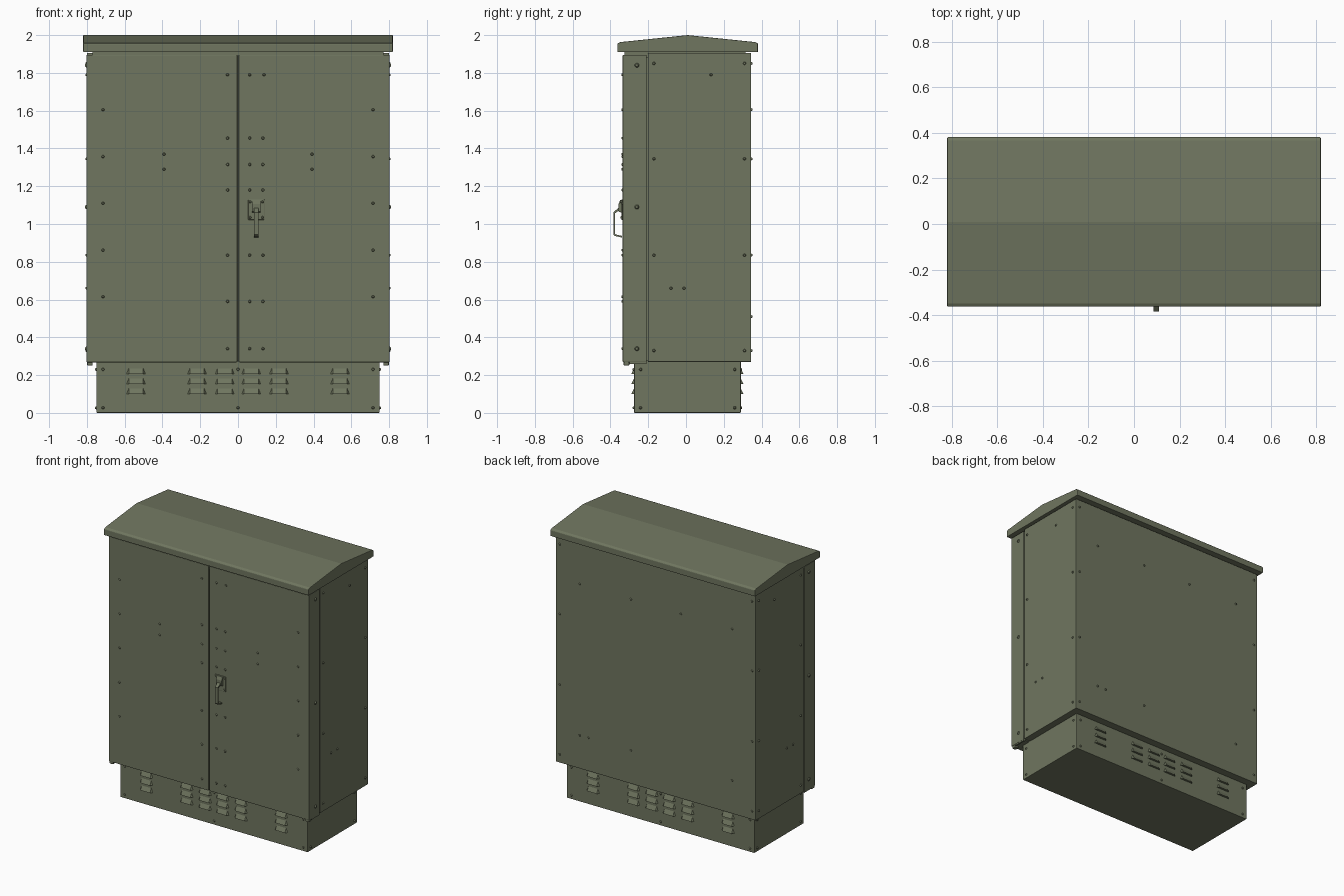
import bpy, bmesh
from mathutils import Vector, Matrix

cube = bpy.data.objects.get("Cube")
if cube:
    bpy.data.objects.remove(cube, do_unlink=True)

OLIVE = (0.16, 0.18, 0.115, 1)
paint = bpy.data.materials.new("olive_paint")
paint.use_nodes = True
paint.diffuse_color = OLIVE
bsdf = next(n for n in paint.node_tree.nodes if n.type == 'BSDF_PRINCIPLED')
bsdf.inputs["Base Color"].default_value = OLIVE
bsdf.inputs["Roughness"].default_value = 0.6


def finish(name, bm, bevel=0.0):
    bmesh.ops.recalc_face_normals(bm, faces=bm.faces)
    mesh = bpy.data.meshes.new(name)
    bm.to_mesh(mesh)
    bm.free()
    mesh.materials.append(paint)
    ob = bpy.data.objects.new(name, mesh)
    bpy.context.collection.objects.link(ob)
    if bevel:
        mod = ob.modifiers.new("edge", 'BEVEL')
        mod.width = bevel
        mod.segments = 2
    return ob


def prism(name, profile, x0, x1, bevel=0.0):
    """Extrude a (y, z) outline along x."""
    bm = bmesh.new()
    face = bm.faces.new([bm.verts.new((x0, y, z)) for y, z in profile])
    ext = bmesh.ops.extrude_face_region(bm, geom=[face])["geom"]
    bmesh.ops.translate(bm, vec=(x1 - x0, 0, 0),
                        verts=[v for v in ext if isinstance(v, bmesh.types.BMVert)])
    return finish(name, bm, bevel)


def box(name, x, y, z, bevel=0.0):
    return prism(name, [(y[0], z[0]), (y[1], z[0]), (y[1], z[1]), (y[0], z[1])],
                 x[0], x[1], bevel)


def bolts(name, points, normal, radius=0.008, height=0.007):
    """Round bolt heads standing on a panel."""
    bm = bmesh.new()
    normal = Vector(normal)
    turn = normal.to_track_quat('Z', 'Y').to_matrix().to_4x4()
    for p in points:
        place = Matrix.Translation(Vector(p) + normal * height * 0.5) @ turn
        bmesh.ops.create_cone(bm, cap_ends=True, segments=10, radius1=radius,
                              radius2=radius * 0.6, depth=height, matrix=place)
    return finish(name, bm)


# Plinth, cabinet body and the recessed core behind the door seams
P_FRONT, P_BACK = -0.275, 0.29
D_FRONT, SEAM, BACK = -0.335, -0.205, 0.345
box("plinth", (-0.75, 0.75), (P_FRONT, P_BACK), (0, 0.28), 0.004)
box("cabinet_body", (-0.8, 0.8), (SEAM + 0.003, BACK), (0.27, 1.905), 0.003)
box("inner_core", (-0.785, 0.785), (D_FRONT + 0.015, 0), (0.275, 1.885))
box("roof_neck", (-0.77, 0.77), (-0.325, 0.315), (1.87, 1.925))

# Doors with hinge feet and hinge covers
for side, s in (("left", 1), ("right", -1)):
    xs = sorted((s * 0.003, s * 0.802))
    box(side + "_door", xs, (D_FRONT, SEAM - 0.003), (0.268, 1.895), 0.004)
    box(side + "_door_return", sorted((s * 0.79, s * 0.8)), (-0.3, SEAM - 0.003), (0.26, 0.3))
    box(side + "_hinge_foot", sorted((s * 0.77, s * 0.799)), (-0.33, -0.3), (0.25, 0.28), 0.005)

# Pitched roof
prism("roof", [(-0.363, 1.91), (0.381, 1.91), (0.381, 1.955), (0.366, 1.963),
               (0.009, 2.0), (-0.348, 1.963), (-0.363, 1.955)], -0.82, 0.82, 0.004)

# Louvre hoods, open side down, on both long faces of the plinth
bm = bmesh.new()
for face_y, out in ((P_FRONT, -0.015), (P_BACK, 0.015)):
    for cx in (0.07, 0.217, 0.54):
        for s in (-1, 1):
            for z in (0.1, 0.153, 0.206):
                c, h, inset = s * cx, 0.05, 0.012
                base = [bm.verts.new((c + dx, face_y, z + dz))
                        for dx, dz in ((-h, 0), (h, 0), (h - inset, 0.03), (inset - h, 0.03))]
                lip = [bm.verts.new((c + dx, face_y + out, z))
                       for dx in (inset - h, h - inset)]
                for f in ((base[0], base[1], lip[1], lip[0]),
                          (lip[0], lip[1], base[2], base[3]),
                          (base[0], lip[0], base[3]), (base[1], base[2], lip[1]),
                          (base[3], base[2], base[1], base[0])):
                    bm.faces.new(f)
finish("louvres", bm)

# Bolts on the doors
ROWS = (1.455, 1.315, 1.18, 0.835, 0.59, 0.34)
front = [(x, z) for x in (-0.055, 0.062, 0.132) for z in ROWS]
front += [(-0.055, 1.79), (0.062, 1.79), (0.138, 1.79)]
front += [(s * 0.715, z) for s in (-1, 1) for z in (1.605, 1.357, 1.11, 0.862, 0.615)]
front += [(s * 0.392, z) for s in (-1, 1) for z in (1.37, 1.29)]
bolts("door_bolts", [(x, D_FRONT, z) for x, z in front], (0, -1, 0))

# Bolts on the back
EDGE_Z = (1.85, 1.345, 0.835, 0.33)
back = [(s * 0.77, z) for s in (-1, 1) for z in EDGE_Z]
back += [(x, 1.605) for x in (0.61, 0.2, -0.2, -0.61)]
back += [(x, 0.51) for x in (0.61, 0.54, 0.2, -0.61)]
bolts("back_bolts", [(x, BACK, z) for x, z in back], (0, 1, 0))

# Bolts on both ends, with larger hinge bolts on the door edges
flank = [(y, z) for y in (-0.17, 0.31) for z in EDGE_Z]
flank += [(0.133, 1.79), (-0.08, 0.66), (-0.01, 0.66)]
low = [(y, z) for y in (-0.24, 0.258) for z in (0.23, 0.027)]
for side, s in (("left", 1), ("right", -1)):
    bolts(side + "_side_bolts", [(s * 0.8, y, z) for y, z in flank], (s, 0, 0))
    bolts(side + "_plinth_bolts", [(s * 0.75, y, z) for y, z in low], (s, 0, 0))
    bolts(side + "_hinge_bolts", [(s * 0.802, -0.26, z) for z in (1.84, 1.09, 0.34)],
          (s, 0, 0), 0.012)

# Bolts on the long plinth faces
for side, y, n in (("front", P_FRONT, -1), ("back", P_BACK, 1)):
    bolts(side + "_plinth_bolts",
          [(x, y, z) for x in (-0.715, 0, 0.715) for z in (0.23, 0.027)], (0, n, 0))

# Handle: back plate, pivot housing and bent lever
HX = 0.097
box("handle_plate", (HX - 0.043, HX + 0.043), (-0.342, D_FRONT), (1.022, 1.13), 0.003)
prism("handle_housing", [(-0.338, 1.06), (-0.357, 1.065), (-0.357, 1.105), (-0.348, 1.128),
                         (-0.338, 1.128)], HX - 0.023, HX + 0.023, 0.002)
prism("handle_lever", [(-0.338, 1.09), (-0.36, 1.083), (-0.385, 1.062), (-0.385, 0.945),
                       (-0.378, 0.937), (-0.338, 0.928), (-0.338, 0.937), (-0.374, 0.945),
                       (-0.376, 0.95), (-0.376, 1.056), (-0.357, 1.07), (-0.338, 1.075)],
      HX - 0.012, HX + 0.012)
bolts("handle_bolts", [(HX + dx, -0.342, z) for dx in (-0.033, 0.033)
                       for z in (1.035, 1.117)], (0, -1, 0), 0.007, 0.004)
